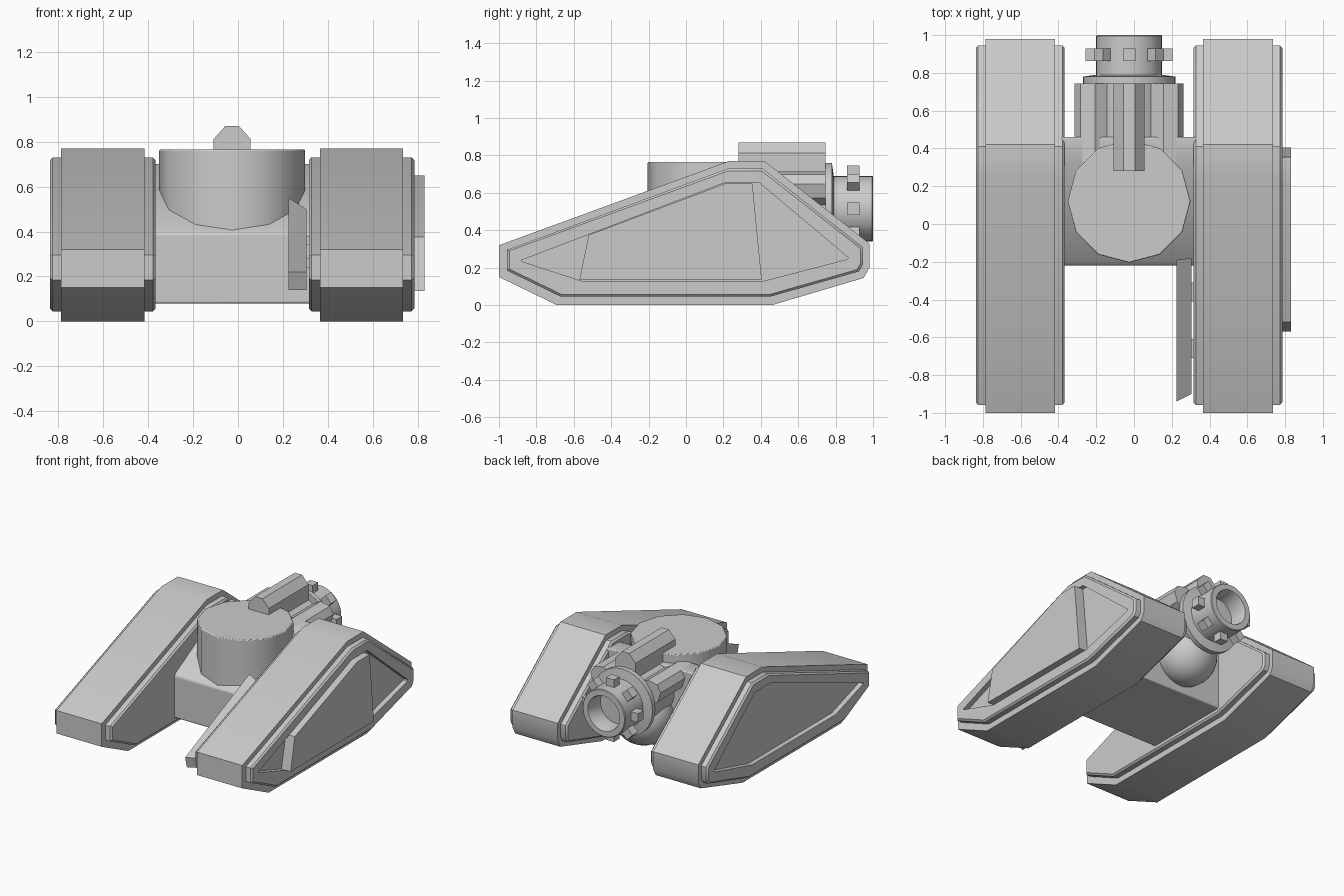
import bpy, bmesh, math
from mathutils import Matrix, Vector

if "Cube" in bpy.data.objects:
    bpy.data.objects.remove(bpy.data.objects["Cube"])

CX = -0.026      # symmetry plane of the vehicle
AZ = 0.515       # height of the gun axis

grey = bpy.data.materials.new("plain grey")
grey.diffuse_color = (0.6, 0.6, 0.6, 1)
grey.use_nodes = True
grey.node_tree.nodes["Principled BSDF"].inputs["Base Color"].default_value = grey.diffuse_color


def finish(name, bm, angle=30, bevel=0.0):
    bmesh.ops.recalc_face_normals(bm, faces=bm.faces)
    me = bpy.data.meshes.new(name)
    bm.to_mesh(me)
    bm.free()
    me.materials.append(grey)
    ob = bpy.data.objects.new(name, me)
    bpy.context.collection.objects.link(ob)
    if bevel:
        mod = ob.modifiers.new("edge", 'BEVEL')
        mod.width, mod.segments = bevel, 2
        mod.limit_method, mod.angle_limit = 'ANGLE', math.radians(35)
    bpy.ops.object.select_all(action='DESELECT')
    ob.select_set(True)
    bpy.context.view_layer.objects.active = ob
    bpy.ops.object.shade_smooth_by_angle(angle=math.radians(angle))
    return ob


def loft(name, sections, angle=30, bevel=0.0):
    """Join rings of (y, z) points, each placed at its own x."""
    bm = bmesh.new()
    rings = [[bm.verts.new((x, y, z)) for y, z in pts] for x, pts in sections]
    for a, b in zip(rings, rings[1:]):
        for i in range(len(a)):
            j = (i + 1) % len(a)
            bm.faces.new((a[i], a[j], b[j], b[i]))
    bm.faces.new(rings[0])
    bm.faces.new(rings[-1])
    return finish(name, bm, angle, bevel)


def lathe(name, profile, sides=32, angle=30):
    """Spin (radius, y) points about the gun axis."""
    bm = bmesh.new()
    rings = []
    for r, y in profile:
        rings.append([bm.verts.new((CX + r * math.cos(2 * math.pi * k / sides), y,
                                    AZ + r * math.sin(2 * math.pi * k / sides)))
                      for k in range(sides)])
    for a, b in zip(rings, rings[1:]):
        for i in range(sides):
            j = (i + 1) % sides
            bm.faces.new((a[i], a[j], b[j], b[i]))
    bm.faces.new(rings[0])
    bm.faces.new(rings[-1])
    return finish(name, bm, angle)


# Track pods: wide tread, stepped rims, recessed outer side
tread = [(-1, .32), (.23, .77), (.42, .77), (.98, .33), (.98, .20), (.95, .145),
         (.46, 0), (-.69, 0), (-1, .15)]
rim = [(-.958, .295), (.225, .73), (.41, .73), (.945, .31), (.945, .215), (.925, .18),
       (.45, .045), (-.67, .045), (-.958, .185)]
lip = [(-.945, .29), (.225, .717), (.405, .717), (.932, .303), (.932, .22), (.915, .19),
       (.448, .057), (-.665, .057), (-.945, .193)]
recess = [(-.88, .24), (.21, .655), (.39, .655), (.865, .256), (.865, .25), (.862, .245),
          (.42, .13), (-.56, .13), (-.88, .234)]
for side, label in ((1, "right"), (-1, "left")):
    at = lambda d: CX + side * d
    loft(label + "_track", [
        (at(.341), lip), (at(.353), rim), (at(.391), rim), (at(.391), tread),
        (at(.761), tread), (at(.761), rim), (at(.799), rim), (at(.811), lip),
        (at(.811), recess), (at(.775), recess)], 35)

# Raised cover on the right pod
cover = [(-.52, .375), (.21, .65), (.355, .65), (.405, .135), (-.57, .135)]
loft("side_cover", [(.755, cover), (.83, cover)])

# Loose inner panel with small brackets
panel_in = [(-.94, .22), (-.19, .55), (-.19, .14), (-.92, .14)]
panel_out = [(-.90, .22), (-.18, .50), (-.18, .14), (-.88, .14)]
loft("inner_panel", [(.225, panel_in), (.305, panel_out)])
for y, z in ((-.36, .36), (-.66, .26)):
    b = [(y - .05, z - .02), (y + .05, z - .02), (y + .05, z + .02), (y - .05, z + .02)]
    loft("panel_bracket", [(.29, b), (.33, b)])

# Hull between the pods, with a sloping deck
hull = [(-.22, .08), (-.22, .39), (-.2, .41), (.33, .70), (.46, .70), (.46, .08)]
loft("hull", [(CX - .36, hull), (CX + .36, hull)], 30, .008)

# Turret drum, twelve sided
bm = bmesh.new()
bmesh.ops.create_cone(bm, cap_ends=True, segments=12, radius1=.325, radius2=.325, depth=.465,
                      matrix=Matrix.Translation((CX, .12, .5325)))
finish("turret", bm, 35, .006)

# Rounded housing under the gun
bm = bmesh.new()
bmesh.ops.create_uvsphere(bm, u_segments=32, v_segments=16, radius=.21,
                          matrix=Matrix.Translation((CX, .53, .33)))
finish("rear_housing", bm, 60)

# Gun: body, flange and hollow muzzle in one turned part
lathe("gun_barrel", [(.20, .30), (.20, .745), (.245, .745), (.245, .78), (.175, .79),
                     (.175, .995), (.17, 1.0), (.13, 1.0), (.125, .99), (.125, .86)])

# Chamfered pods around the gun body
for deg, reach, y0 in ((0, .355, .28), (60, .315, .33), (-60, .315, .33)):
    a = math.radians(deg)
    section = [(-.082, .1), (.082, .1), (.082, reach - .058), (.03, reach),
               (-.03, reach), (-.082, reach - .058)]
    bm = bmesh.new()
    ends = []
    for y in (y0, .745):
        ends.append([bm.verts.new((CX + t * math.cos(a) + r * math.sin(a), y,
                                   AZ - t * math.sin(a) + r * math.cos(a)))
                     for t, r in section])
    bm.faces.new(ends[0])
    bm.faces.new(ends[1])
    for i in range(6):
        j = (i + 1) % 6
        bm.faces.new((ends[0][i], ends[0][j], ends[1][j], ends[1][i]))
    finish("gun_pod", bm)

# Studs around the muzzle
for k in range(8):
    turn = Matrix.Rotation(k * math.pi / 4, 4, 'Y')
    place = Matrix.Translation((CX, .895, AZ)) @ turn @ Matrix.Translation((0, 0, .195))
    bm = bmesh.new()
    bmesh.ops.create_cube(bm, size=1, matrix=place @ Matrix.Diagonal((.066, .066, .07, 1)))
    finish("muzzle_stud", bm)
